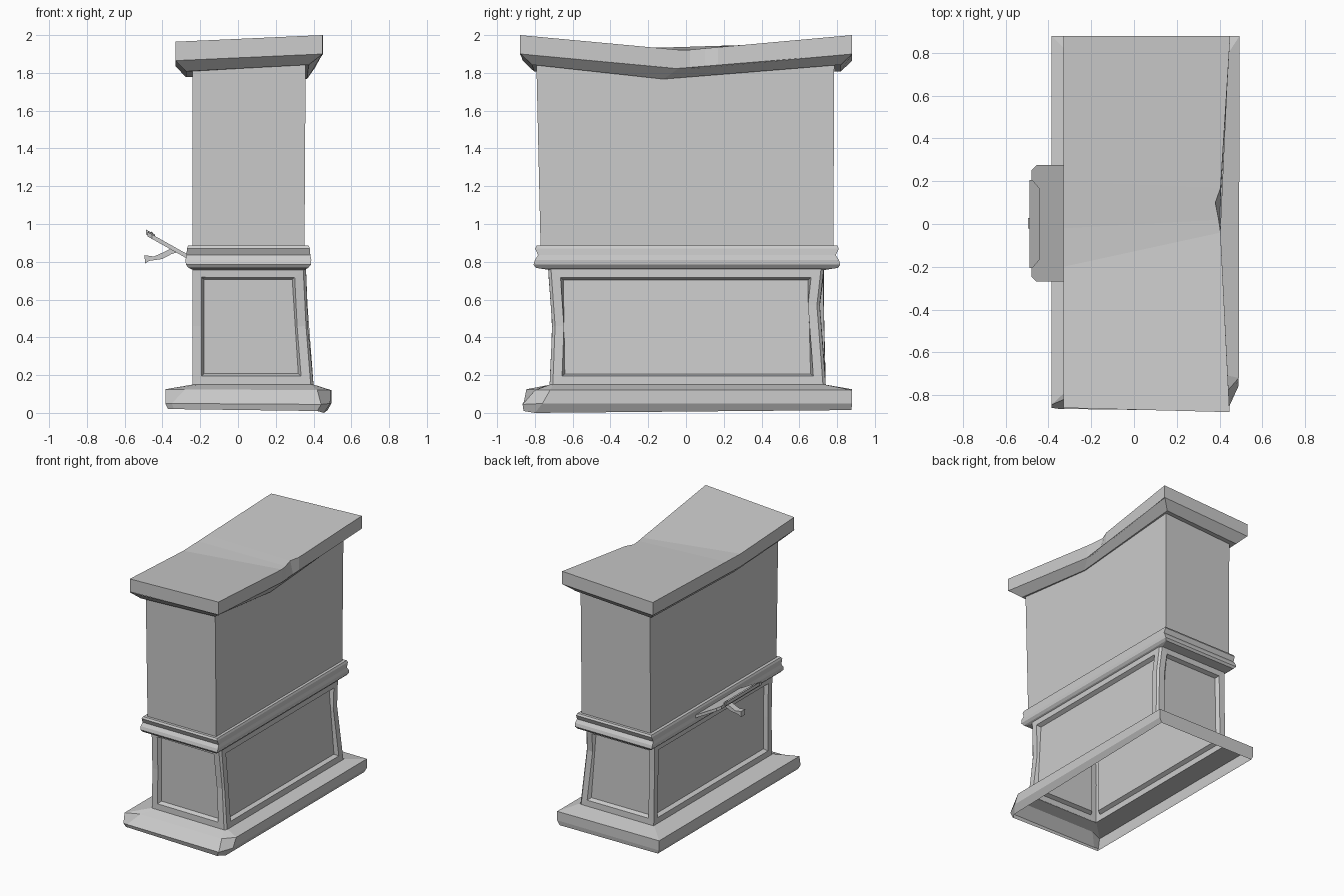
import bpy, bmesh

if "Cube" in bpy.data.objects:
    bpy.data.objects.remove(bpy.data.objects["Cube"])


def loft(name, rings, caps=(True, True), panels=(), skip=()):
    """Skin a stack of rings; sides in panels get a sunken panel, sides in skip stay open."""
    bm = bmesh.new()
    vs = [[bm.verts.new(p) for p in r] for r in rings]
    n = len(vs[0])
    side = {i: [] for i in range(n)}
    for a, b in zip(vs, vs[1:]):
        for i in range(n):
            j = (i + 1) % n
            side[i].append(bm.faces.new((a[i], a[j], b[j], b[i])))
    ends = [bm.faces.new(vs[0][::-1]), bm.faces.new(vs[-1])]
    bmesh.ops.recalc_face_normals(bm, faces=bm.faces[:])
    for i in panels:
        bmesh.ops.inset_region(bm, faces=side[i], thickness=0.047, use_even_offset=True)
        bmesh.ops.inset_region(bm, faces=side[i], thickness=0.014, depth=-0.03,
                               use_even_offset=True)
        # Flatten the panel between its top and bottom edges
        low, high = side[i]
        shared = set(low.verts) & set(high.verts)
        for v in shared:
            d, u = [next(e.other_vert(v) for e in f.edges
                         if v in e.verts and e.other_vert(v) not in shared)
                    for f in (low, high)]
            v.co = d.co.lerp(u.co, (v.co.z - d.co.z) / (u.co.z - d.co.z))
    drop = [f for f, keep in zip(ends, caps) if not keep]
    drop += [f for i in skip for f in side[i]]
    if drop:
        bmesh.ops.delete(bm, geom=drop, context='FACES')
    me = bpy.data.meshes.new(name)
    bm.to_mesh(me)
    bm.free()
    ob = bpy.data.objects.new(name, me)
    bpy.context.collection.objects.link(ob)
    return ob


def rect(x0, x1, y0, y1, z):
    return [(x0, y0, z), (x1, y0, z), (x1, y1, z), (x0, y1, z)]


OPEN = (False, False)

# Flared base skirt, open below, bevelled in front, with a broken front right corner
loft("base_skirt", [
    [(-.37, -.85, .02), (-.34, -.85, .02), (.42, -.86, .01), (.455, -.80, 0),
     (.475, .875, .015), (-.37, .875, .02)],
    [(-.385, -.86, .05), (-.35, -.865, .05), (.44, -.865, .045), (.488, -.76, .05),
     (.494, .88, .05), (-.385, .88, .05)],
    [(-.385, -.845, .125), (-.28, -.80, .125), (.42, -.80, .12), (.49, -.72, .12),
     (.494, .88, .12), (-.385, .88, .125)],
    [(-.24, -.71, .15), (-.2, -.715, .15), (.385, -.72, .15), (.40, -.70, .15),
     (.40, .735, .15), (-.24, .735, .15)],
], caps=OPEN)

# Lower body with sunken panels and dented right corner posts
loft("lower_body", [
    [(-.24, -.715, .148), (.385, -.722, .148), (.40, -.705, .148),
     (.40, .725, .148), (.385, .74, .148), (-.24, .74, .148)],
    [(-.24, -.71, .46), (.36, -.708, .46), (.37, -.693, .46),
     (.368, .693, .57), (.355, .708, .57), (-.24, .73, .57)],
    [(-.24, -.72, .765), (.345, -.73, .765), (.36, -.715, .765),
     (.36, .715, .765), (.345, .73, .765), (-.24, .73, .765)],
], caps=OPEN, panels=(0, 2, 4, 5))

# Moulded belt, grooved on its short ends and nearly flat on its long sides
belt = [(-.0, -.04, .757), (.022, .03, .768), (.036, .042, .785), (.038, .035, .81),
        (.033, .018, .835), (.03, .034, .87), (.024, .026, .885), (0, 0, .885)]
loft("belt_moulding", [rect(-.24 - a, .35 + a, -.765 - b, .775 + b, z) for a, b, z in belt],
     caps=OPEN)

# Plain upper shaft
loft("upper_shaft", [rect(-.24, .352, -.77, .78, .88), rect(-.24, .358, -.792, .785, 1.85)],
     caps=OPEN)

# Sagging cap slab: right y, right x, chipped top x, right z, left y, left z
stations = [(-.88, .447, .447, 2.0, -.86, 1.965), (-.04, .405, .405, 1.922, -.2, 1.932),
            (.02, .402, .396, 1.922, -.02, 1.937), (.10, .404, .380, 1.93, .1, 1.941),
            (.17, .408, .405, 1.936, .2, 1.944), (.88, .45, .45, 2.0, .88, 1.965)]
loft("cap_slab", [[(-.33, yl, zl), (-.33, yl, zl - .10), (xr, y, zr - .10), (xt, y, zr)]
                  for y, xr, xt, zr, yl, zl in stations], skip=(1,))


def cap_ring(x0, x1, xm, y0, y1, ym, drop):
    """Loop under the cap that follows its sag."""
    return [(x0, y0 + .01, 1.965 - drop), (x1, y0, 2.0 - drop), (xm, ym, 1.924 - drop),
            (x1, y1, 2.0 - drop), (x0, y1, 1.965 - drop), (x0, ym - .08, 1.934 - drop)]


# Bevelled moulding below the slab
loft("cap_moulding", [
    cap_ring(-.33, .447, .405, -.875, .88, -.04, .10),
    cap_ring(-.275, .375, .365, -.815, .82, -.12, .157),
    cap_ring(-.24, .355, .355, -.79, .785, -.12, .157),
], caps=OPEN)


# Slanted side shelf with a front bar, rivets and support arm
def slanted(name, outline, low, high):
    def z(x):
        return .82 + (-.25 - x) * .56
    return loft(name, [[(x, y, z(x) + h) for x, y in outline] for h in (low, high)])


slanted("side_shelf", [(-.25, -.27), (-.455, -.27), (-.48, -.245),
                       (-.48, .25), (-.455, .275), (-.25, .275)], -.014, .01)
slanted("shelf_bar", [(-.44, -.165), (-.475, -.205), (-.488, -.205),
                      (-.488, .205), (-.475, .205), (-.44, .165)], -.008, .018)
for y in (-.155, .155):
    slanted("bar_rivet", [(-.46, y - .006), (-.45, y - .006),
                          (-.45, y + .006), (-.46, y + .006)], .01, .022)

arm = [(-.30, .855), (-.35, .872), (-.40, .848), (-.445, .828), (-.495, .835),
       (-.492, .79), (-.47, .805), (-.40, .815), (-.35, .842)]
loft("support_arm", [[(x, y, z) for x, z in arm] for y in (-.022, .028)])
